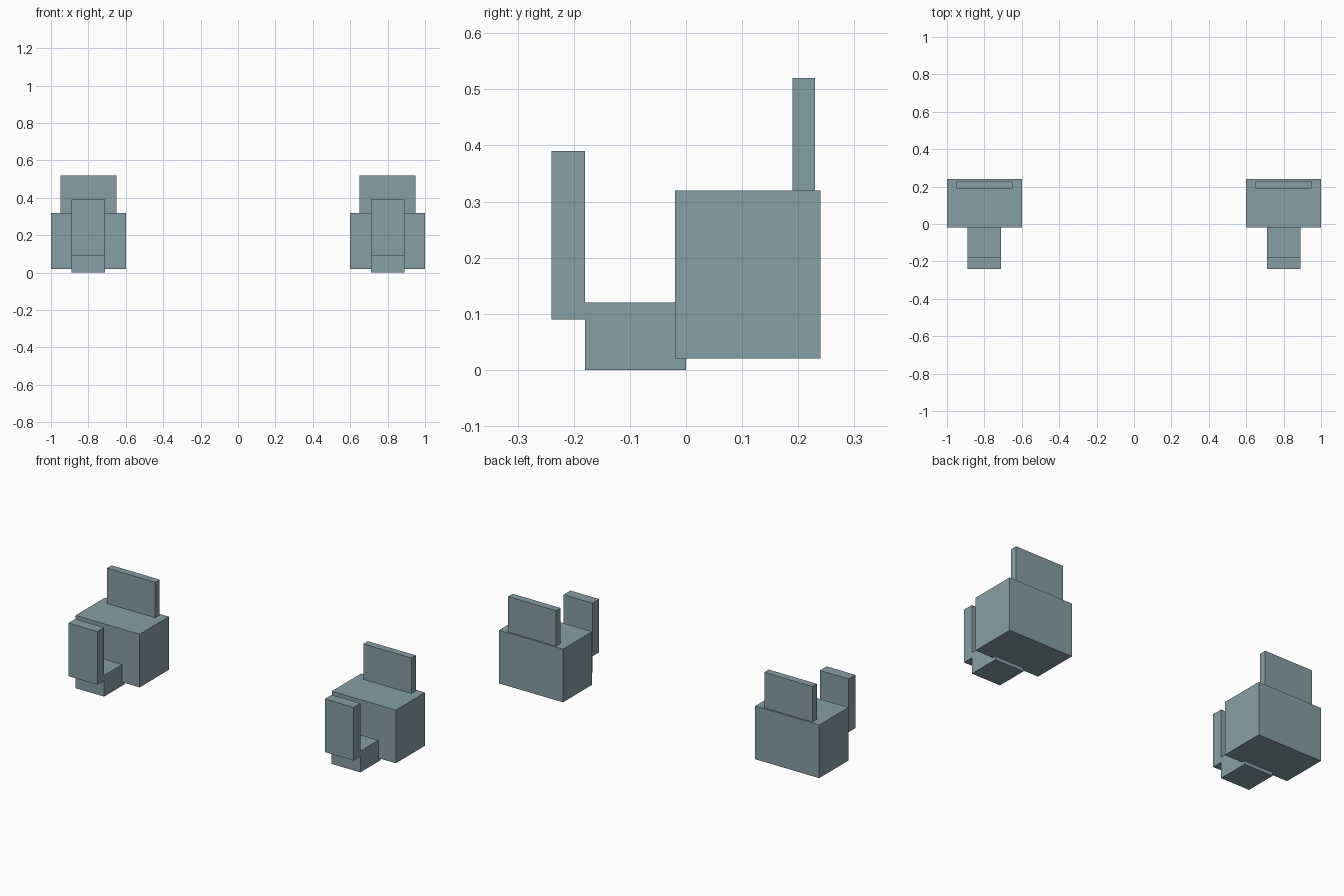
import bpy
import bmesh
from mathutils import Vector

cube = bpy.data.objects.get("Cube")
if cube:
    bpy.data.objects.remove(cube, do_unlink=True)

# Single blue-grey finish
COLOR = (0.24, 0.345, 0.385, 1.0)
mat = bpy.data.materials.new("blue_grey")
mat.use_nodes = True
mat.diffuse_color = COLOR
mat.node_tree.nodes["Principled BSDF"].inputs["Base Color"].default_value = COLOR


def box(name, x, half_width, y_range, z_range):
    """Axis-aligned block centred on x."""
    low = Vector((x - half_width, y_range[0], z_range[0]))
    high = Vector((x + half_width, y_range[1], z_range[1]))
    bm = bmesh.new()
    bmesh.ops.create_cube(bm, size=1)
    bmesh.ops.scale(bm, vec=high - low, verts=bm.verts)
    bmesh.ops.translate(bm, vec=(low + high) / 2, verts=bm.verts)
    mesh = bpy.data.meshes.new(name)
    bm.to_mesh(mesh)
    bm.free()
    mesh.materials.append(mat)
    obj = bpy.data.objects.new(name, mesh)
    bpy.context.collection.objects.link(obj)
    return obj


# Two identical units, one on each side
for side, x in (("left", 0.8), ("right", -0.8)):
    box(f"{side}_body", x, 0.2, (-0.02, 0.24), (0.02, 0.32))
    box(f"{side}_back_plate", x, 0.15, (0.19, 0.23), (0.32, 0.52))
    box(f"{side}_front_arm", x, 0.09, (-0.18, 0.0), (0.0, 0.12))
    box(f"{side}_front_plate", x, 0.09, (-0.24, -0.18), (0.09, 0.39))
